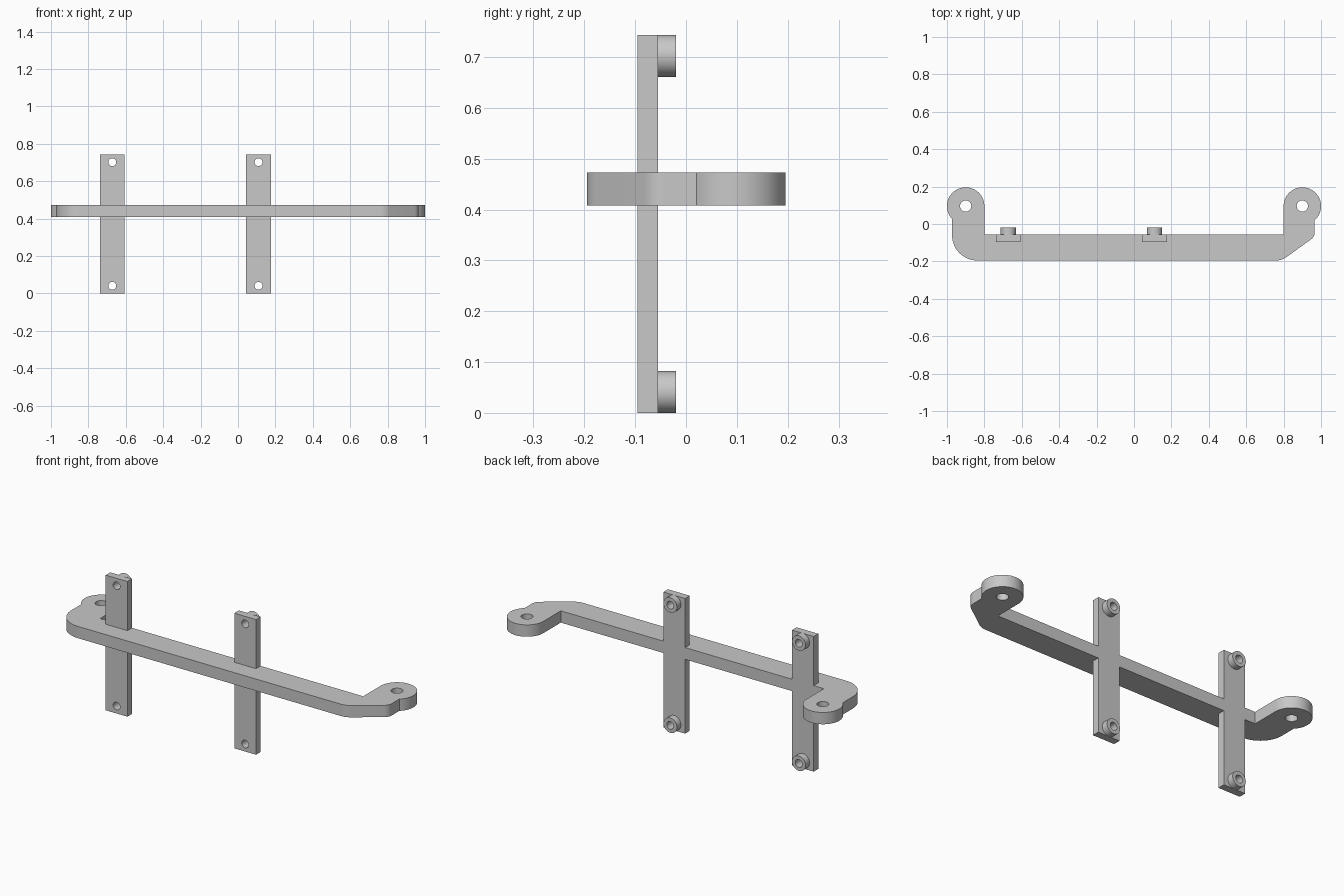
import bpy
import bmesh
from math import sin, cos, radians, pi, tan, acos
from mathutils import Vector, Matrix

cube = bpy.data.objects.get("Cube")
if cube:
    bpy.data.objects.remove(cube, do_unlink=True)

grey = bpy.data.materials.new("plain grey")
grey.use_nodes = True
COLOUR = (0.58, 0.58, 0.58, 1)
grey.diffuse_color = COLOUR
grey.node_tree.nodes["Principled BSDF"].inputs["Base Color"].default_value = COLOUR


def arc(cx, cy, r, start, end, steps):
    """Points along an arc, angles in degrees."""
    return [(cx + r * cos(radians(start + (end - start) * i / steps)),
             cy + r * sin(radians(start + (end - start) * i / steps)))
            for i in range(steps + 1)]


def circle(cx, cy, r, steps=48):
    return arc(cx, cy, r, 0, 360, steps)[:-1]


def fillet(before, corner, after, r, steps=12):
    """Round one corner of an outline with a tangent arc."""
    c = Vector(corner)
    a = (Vector(before) - c).normalized()
    b = (Vector(after) - c).normalized()
    half = acos(a.dot(b)) / 2
    p = c + a * (r / tan(half))
    centre = c + (a + b).normalized() * (r / sin(half))
    v = p - centre
    sweep = pi - 2 * half
    turn = sweep if a.cross(b) < 0 else -sweep
    return [tuple(centre + Matrix.Rotation(turn * i / steps, 2) @ v)
            for i in range(steps + 1)]


def plate(name, outlines, low, high, upright=False):
    """Extrude outlines (later ones are holes) along z, or along y if upright."""
    curve = bpy.data.curves.new(name, "CURVE")
    curve.dimensions = "2D"
    curve.fill_mode = "BOTH"
    curve.extrude = (high - low) / 2
    for points in outlines:
        spline = curve.splines.new("POLY")
        spline.points.add(len(points) - 1)
        for point, (x, y) in zip(spline.points, points):
            point.co = (x, y, 0, 1)
        spline.use_cyclic_u = True
    temp = bpy.data.objects.new(name + " outline", curve)
    bpy.context.collection.objects.link(temp)
    deps = bpy.context.evaluated_depsgraph_get()
    mesh = bpy.data.meshes.new_from_object(temp.evaluated_get(deps))
    bpy.data.objects.remove(temp, do_unlink=True)
    bpy.data.curves.remove(curve)

    middle = (low + high) / 2
    if upright:
        mesh.transform(Matrix.Translation((0, middle, 0)) @ Matrix.Rotation(pi / 2, 4, "X"))
    else:
        mesh.transform(Matrix.Translation((0, 0, middle)))
    bm = bmesh.new()
    bm.from_mesh(mesh)
    bmesh.ops.remove_doubles(bm, verts=bm.verts, dist=0.0001)
    bmesh.ops.recalc_face_normals(bm, faces=bm.faces)
    bmesh.ops.dissolve_limit(bm, angle_limit=0.01, verts=bm.verts, edges=bm.edges)
    bm.to_mesh(mesh)
    bm.free()

    mesh.materials.clear()
    mesh.materials.append(grey)
    obj = bpy.data.objects.new(name, mesh)
    bpy.context.collection.objects.link(obj)
    bpy.ops.object.select_all(action="DESELECT")
    obj.select_set(True)
    bpy.context.view_layer.objects.active = obj
    bpy.ops.object.shade_smooth_by_angle(angle=radians(30))
    return obj


# Handle bar with an eyelet at each end; one outer corner round, the other cut off
BAR_LOW, BAR_HIGH = 0.408, 0.473
FRONT, BACK = -0.195, -0.055
EYE_X, EYE_Y, EYE_R = 0.9, 0.096, 0.1
eye = arc(EYE_X, EYE_Y, EYE_R, 180, -48.5, 48)
left_outer = eye[-1]
right_eye = [(-x, y) for x, y in arc(EYE_X, EYE_Y, EYE_R, 180, -43.5, 48)]
right_outer = right_eye[-1]
cut_top = (left_outer[0], -0.068)
cut_bottom = (0.79, FRONT)
round_corner = (right_outer[0], FRONT)

outline = [(0.8, BACK)] + eye
outline += fillet(left_outer, cut_top, cut_bottom, 0.05)
outline += fillet(cut_top, cut_bottom, round_corner, 0.09)
outline += fillet(cut_bottom, round_corner, right_outer, 0.135, 20)
outline += right_eye[::-1] + [(-0.8, BACK)]
holes = [circle(side * EYE_X, EYE_Y, 0.03) for side in (1, -1)]
plate("handle_bar", [outline] + holes, BAR_LOW, BAR_HIGH)

# Upright mounting strips, each with a hollow boss behind both ends
STRIP_FRONT, BOSS_BACK = -0.095, -0.02
TOP = 0.743
HALF_WIDTH, BOSS_R, HOLE_R = 0.066, 0.041, 0.021
for side, x in (("right", -0.672), ("left", 0.11)):
    for end, low, high, z in (("lower", 0, BAR_LOW, BOSS_R),
                              ("upper", BAR_HIGH, TOP, TOP - BOSS_R)):
        rectangle = [(x - HALF_WIDTH, low), (x + HALF_WIDTH, low),
                     (x + HALF_WIDTH, high), (x - HALF_WIDTH, high)]
        hole = circle(x, z, HOLE_R)
        plate(f"{side}_{end}_strip", [rectangle, hole], STRIP_FRONT, BACK, True)
        plate(f"{side}_{end}_boss", [circle(x, z, BOSS_R), hole], BACK, BOSS_BACK, True)
